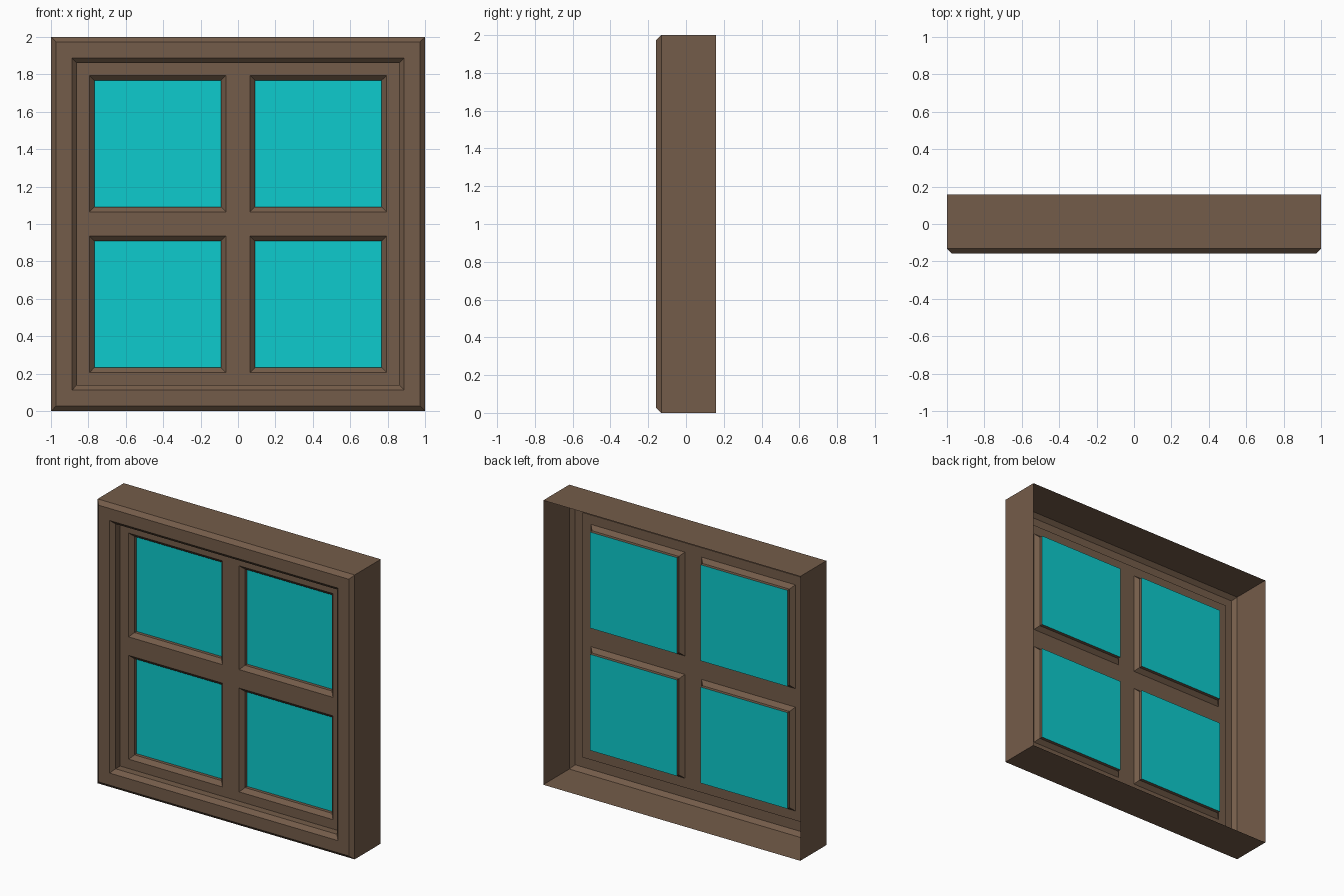
import bpy, bmesh

if "Cube" in bpy.data.objects:
    bpy.data.objects.remove(bpy.data.objects["Cube"])

C = 0.027            # chamfer width used on every edge
Y_FRONT, Y_BACK = -0.158, 0.158
Y_SASH, Y_PANE = -0.08, -0.03


def material(name, rgb):
    m = bpy.data.materials.new(name)
    m.diffuse_color = (*rgb, 1)
    m.use_nodes = True
    m.node_tree.nodes["Principled BSDF"].inputs["Base Color"].default_value = m.diffuse_color
    return m


wood = material("wood", (0.175, 0.107, 0.067))
glass = material("glass", (0.004, 0.6, 0.61))


def finish(name, bm, mat):
    bmesh.ops.remove_doubles(bm, verts=bm.verts, dist=1e-5)
    me = bpy.data.meshes.new(name)
    bm.to_mesh(me)
    bm.free()
    me.materials.append(mat)
    ob = bpy.data.objects.new(name, me)
    bpy.context.collection.objects.link(ob)
    return ob


def square(bm, cx, cz, half, y):
    return [bm.verts.new((cx + sx * half, y, cz + sz * half))
            for sx, sz in ((-1, -1), (1, -1), (1, 1), (-1, 1))]


def sweep(bm, cx, cz, profile):
    """Join concentric squares given as (half size, y), outside to inside."""
    rings = [square(bm, cx, cz, h, y) for h, y in profile]
    for a, b in zip(rings, rings[1:]):
        for i in range(4):
            j = (i + 1) % 4
            bm.faces.new((a[i], a[j], b[j], b[i]))


# Outer casing: open-backed shell with chamfered front edges
bm = bmesh.new()
sweep(bm, 0, 1, [(1, Y_BACK), (1, Y_FRONT + C), (1 - C, Y_FRONT),
                 (0.888, Y_FRONT), (0.888 - C, Y_FRONT + C),
                 (0.888 - C, Y_SASH)])
finish("outer_frame", bm, wood)

# Sash sheet with four openings, each with a chamfered reveal
CENTRE, HALF = 0.43, 0.365
panes = [(x, 1 + z) for x in (-CENTRE, CENTRE) for z in (-CENTRE, CENTRE)]
edge = 0.888 - C
cuts = [-edge, -CENTRE - HALF, -CENTRE + HALF, CENTRE - HALF, CENTRE + HALF, edge]
bm = bmesh.new()
grid = [[bm.verts.new((x, Y_SASH, 1 + z)) for z in cuts] for x in cuts]
for i in range(5):
    for j in range(5):
        if not (i in (1, 3) and j in (1, 3)):
            bm.faces.new((grid[i][j], grid[i + 1][j],
                          grid[i + 1][j + 1], grid[i][j + 1]))
# Merge the coplanar cells into larger flat faces
bmesh.ops.dissolve_limit(bm, angle_limit=0.01, verts=bm.verts, edges=bm.edges)
for x, z in panes:
    sweep(bm, x, z, [(HALF, Y_SASH), (HALF - C, Y_SASH + C), (HALF - C, Y_PANE)])
finish("sash", bm, wood)

# Glass panes
for n, (x, z) in enumerate(panes, 1):
    bm = bmesh.new()
    bm.faces.new(square(bm, x, z, HALF - C, Y_PANE))
    finish(f"glass_pane_{n}", bm, glass)
